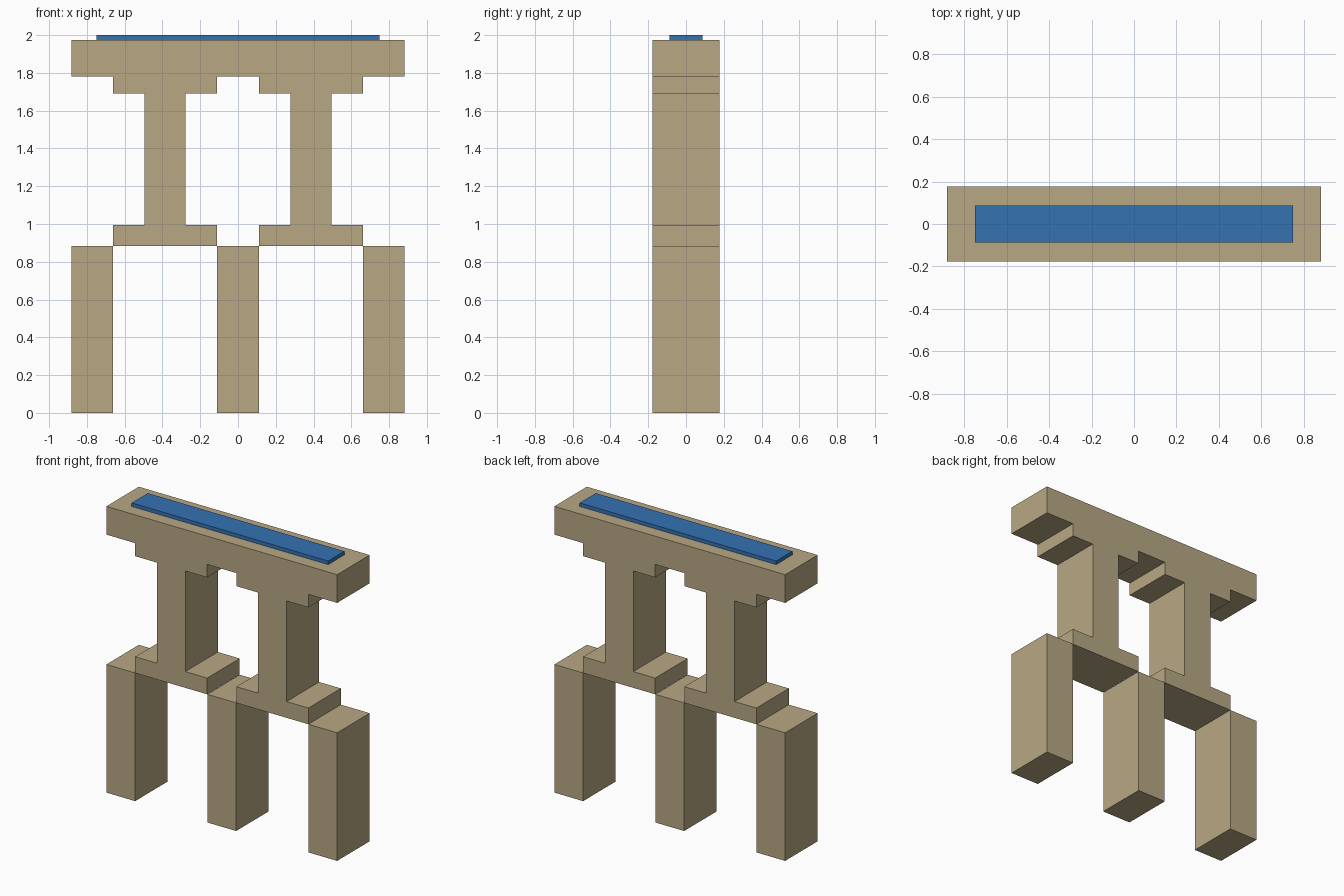
import bpy, bmesh

if "Cube" in bpy.data.objects:
    bpy.data.objects.remove(bpy.data.objects["Cube"])

DEPTH = 0.177  # half depth in y


def material(name, color):
    mat = bpy.data.materials.new(name)
    mat.diffuse_color = color
    mat.use_nodes = True
    mat.node_tree.nodes["Principled BSDF"].inputs["Base Color"].default_value = mat.diffuse_color
    return mat


stone = material("sandstone", (0.48, 0.39, 0.23, 1))
blue = material("blue", (0.035, 0.17, 0.45, 1))


def extrude_profile(name, outline, half_depth, mat):
    """Extrude an (x, z) outline through the depth of the model."""
    bm = bmesh.new()
    face = bm.faces.new([bm.verts.new((x, -half_depth, z)) for x, z in outline])
    ext = bmesh.ops.extrude_face_region(bm, geom=[face])
    verts = [v for v in ext["geom"] if isinstance(v, bmesh.types.BMVert)]
    bmesh.ops.translate(bm, verts=verts, vec=(0, 2 * half_depth, 0))
    bmesh.ops.recalc_face_normals(bm, faces=bm.faces)
    mesh = bpy.data.meshes.new(name)
    bm.to_mesh(mesh)
    bm.free()
    mesh.materials.append(mat)
    obj = bpy.data.objects.new(name, mesh)
    bpy.context.collection.objects.link(obj)
    return obj


def block(name, x0, x1, z0, z1, half_depth, mat):
    return extrude_profile(name, [(x0, z0), (x1, z0), (x1, z1), (x0, z1)],
                           half_depth, mat)


# Upper frame: beam, stepped capitals, posts and feet in one outline
half = [(0.112, 1.78), (0.112, 1.69), (0.278, 1.69), (0.278, 0.996),
        (0.111, 0.996), (0.111, 0.884), (0.661, 0.884), (0.661, 0.996),
        (0.495, 0.996), (0.495, 1.69), (0.661, 1.69), (0.661, 1.78),
        (0.881, 1.78), (0.881, 1.975)]
extrude_profile("upper_frame", half + [(-x, z) for x, z in reversed(half)],
                DEPTH, stone)

# Three lower legs
for side, x in (("left", -0.771), ("middle", 0), ("right", 0.771)):
    block(side + "_leg", x - 0.11, x + 0.11, 0, 0.884, DEPTH, stone)

# Blue inlay strip on top of the beam
block("top_strip", -0.75, 0.75, 1.975, 2.0, 0.088, blue)
